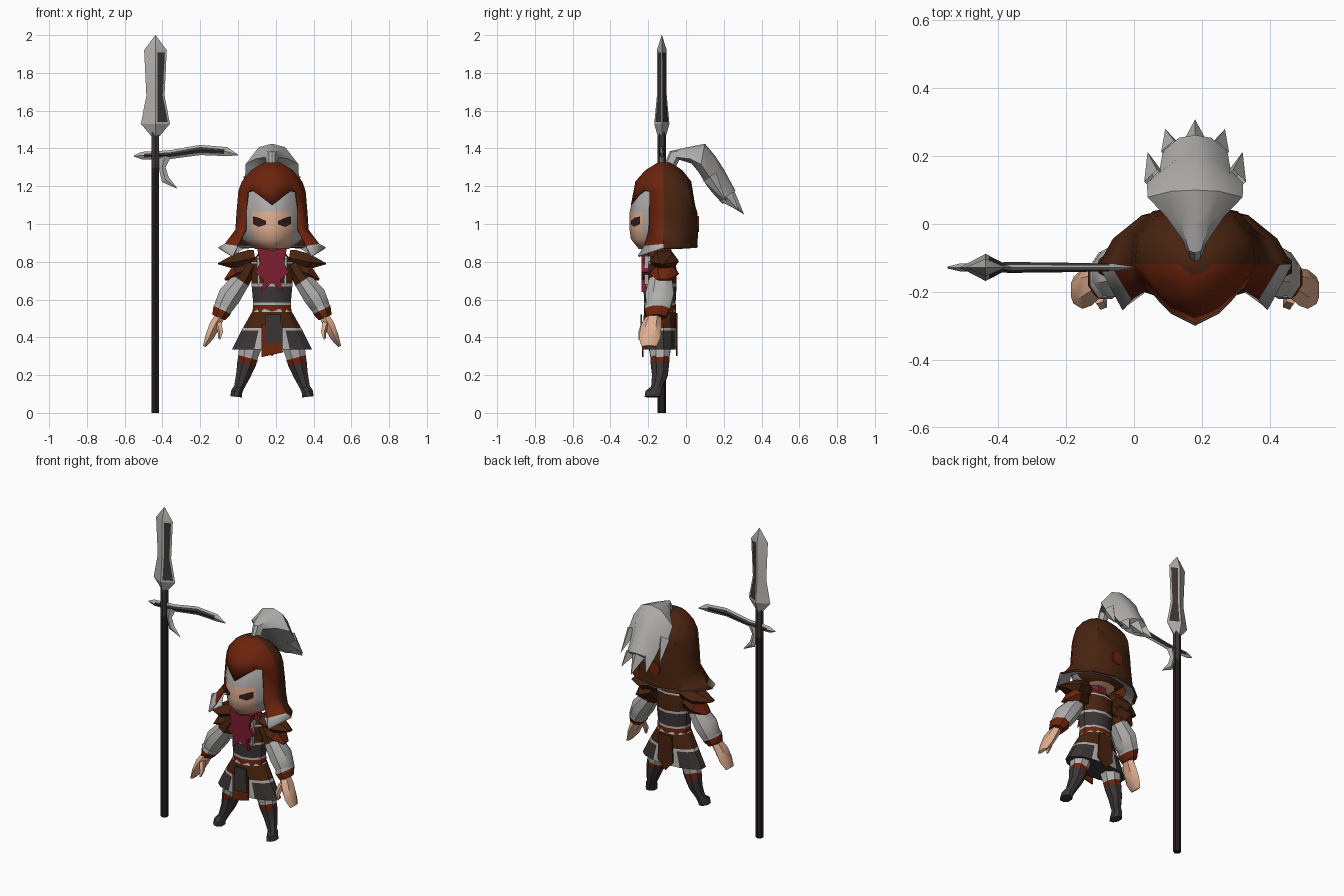
import bpy, bmesh, math
from mathutils import Vector

if "Cube" in bpy.data.objects:
    bpy.data.objects.remove(bpy.data.objects["Cube"])

CX = 0.18  # figure's centre line
COLORS = {
    "rust": (0.15, 0.017, 0.004), "brown": (0.065, 0.017, 0.005),
    "light_grey": (0.44, 0.43, 0.42), "dark_grey": (0.044, 0.035, 0.036),
    "black_wood": (0.017, 0.013, 0.013), "skin": (0.75, 0.43, 0.28),
    "crimson": (0.20, 0.013, 0.03), "eye_brown": (0.035, 0.012, 0.014),
}
NAMES = list(COLORS)
MATS = []
for key, col in COLORS.items():
    m = bpy.data.materials.new(key)
    m.diffuse_color = (*col, 1)
    m.use_nodes = True
    m.node_tree.nodes["Principled BSDF"].inputs["Base Color"].default_value = m.diffuse_color
    MATS.append(m)


def finish(name, bm, ox=CX, mirror=False, smooth=38, thick=0):
    bmesh.ops.remove_doubles(bm, verts=bm.verts, dist=1e-5)
    me = bpy.data.meshes.new(name)
    bm.to_mesh(me)
    bm.free()
    for m in MATS:
        me.materials.append(m)
    ob = bpy.data.objects.new(name, me)
    ob.location.x = ox
    bpy.context.collection.objects.link(ob)
    if thick:
        mod = ob.modifiers.new("thickness", 'SOLIDIFY')
        mod.thickness = thick
    if mirror:
        ob.modifiers.new("mirror", 'MIRROR').use_mirror_merge = False
    bpy.ops.object.select_all(action='DESELECT')
    ob.select_set(True)
    bpy.context.view_layer.objects.active = ob
    bpy.ops.object.shade_smooth_by_angle(angle=math.radians(smooth))
    return ob


def loft(name, rings, mats, caps=True, keep=None, rule=None, insets=(), **kw):
    """Skin closed rings; one colour per segment, or a rule on face centres."""
    bm = bmesh.new()
    vs = [[bm.verts.new(p) for p in r] for r in rings]
    n = len(rings[0])
    if isinstance(mats, str):
        mats = [mats] * (len(rings) - 1)
    for j, mat in enumerate(mats):
        for i in range(n):
            k = (i + 1) % n
            f = bm.faces.new((vs[j][i], vs[j][k], vs[j + 1][k], vs[j + 1][i]))
            f.material_index = NAMES.index(mat)
    if caps:
        for r, mat in ((vs[0], mats[0]), (vs[-1], mats[-1])):
            bm.faces.new(r).material_index = NAMES.index(mat)
    bmesh.ops.recalc_face_normals(bm, faces=bm.faces)
    bm.normal_update()
    for f in bm.faces:
        if rule:
            mat = rule(f.calc_center_median())
            if mat:
                f.material_index = NAMES.index(mat)
    if keep:
        bad = [f for f in bm.faces if not keep(f.calc_center_median())]
        bmesh.ops.delete(bm, geom=bad, context='FACES')
    for test, mat, width in insets:
        sel = [f for f in bm.faces if test(f.calc_center_median(), f.normal)]
        bmesh.ops.inset_region(bm, faces=sel, thickness=width, use_even_offset=True)
        for f in sel:
            f.material_index = NAMES.index(mat)
    return finish(name, bm, **kw)


def tube(name, path, mats, n=8, **kw):
    """Path of (x, y, z, radius in the front plane, radius in y)."""
    rings = []
    for i, (x, y, z, ru, ry) in enumerate(path):
        a, b = path[max(i - 1, 0)], path[min(i + 1, len(path) - 1)]
        t = Vector((b[0] - a[0], 0, b[2] - a[2])).normalized()
        u = Vector((t.z, 0, -t.x))
        off = 0 if n == 4 else math.pi / n
        rings.append([Vector((x, y, z)) + u * ru * math.cos(off + 2 * math.pi * k / n)
                      + Vector((0, ry * math.sin(off + 2 * math.pi * k / n), 0)) for k in range(n)])
    return loft(name, rings, mats, **kw)


def plate(name, pts, y, depth, mat, **kw):
    """Flat outline (x, z) extruded back from y."""
    return loft(name, [[(x, y + d, z) for x, z in pts] for d in (0, depth)], mat, **kw)


# ---- spear ----
SX, SY = -0.437, -0.128
tube("spear_shaft", [(SX, SY, z, .023, .022) for z in (0, 1.3, 1.49)],
     ["black_wood", "dark_grey"], n=6, ox=0)
in_blade = lambda c: 1.53 < c.z < 1.93
tube("spear_blade", [(SX, SY, z, a, b) for z, a, b in (
    (1.465, .022, .022), (1.53, .077, .04), (1.68, .048, .026), (1.92, .06, .026), (2.0, .001, .001))],
    "light_grey", n=4, ox=0, smooth=20, insets=[
        (lambda c, m: in_blade(c) and m.x > .1 and m.y < 0, "dark_grey", .011),
        (lambda c, m: in_blade(c) and m.x > .1 and m.y > 0, "dark_grey", .011)])
long_part = lambda c: -.48 < c.x < -.09
tube("side_blade", [(x, SY, z, r, b) for x, z, r, b in (
    (-.55, 1.36, .003, .003), (-.51, 1.362, .02, .012), (-.36, 1.367, .023, .016),
    (-.2, 1.392, .027, .014), (-.06, 1.383, .024, .011), (0, 1.365, .002, .002))],
    "light_grey", n=4, ox=0, smooth=20, insets=[
        (lambda c, m: long_part(c) and m.y < 0, "dark_grey", .013),
        (lambda c, m: long_part(c) and m.y > 0, "dark_grey", .013)])
tube("blade_hook", [(x, SY, z, r, b) for x, z, r, b in (
    (-.385, 1.37, .035, .012), (-.402, 1.30, .018, .012), (-.385, 1.235, .022, .01),
    (-.325, 1.19, .002, .002))], "light_grey", n=4, ox=0, smooth=20)

# ---- head and hood share one pointed outline ----
CY = -0.12
HALF = [(0, -1), (.4, -.8), (.6, -.6), (.75, -.42), (1, 0), (.95, .5), (.65, .85), (0, 1)]
RIM = HALF[:5] + [(.85, .40), (.55, .76), (0, .95)]  # flares at the sides only


def head_ring(z, hw, front, back, dz=(), half=HALF):
    dz = dict(dz)
    right = [(hw * x, CY + y * (front if y < 0 else back), z + dz.get(x, 0)) for x, y in half]
    return right + [(-x, y, h) for x, y, h in right[-2:0:-1]]


def head_colour(c):
    if c.y > -.1:
        return "brown"
    if c.z < .88 or (c.z < 1.06 and abs(c.x) < .095 and c.y < -.15):
        return "skin"


def hood_colour(c):
    if c.y > CY:
        return "brown"
    if c.z < .9 and c.y > -.15:
        return "rust"


loft("head", [head_ring(*r) for r in (
    (1.22, .13, .12, .12), (1.15, .165, .16, .15), (1.065, .178, .178, .16), (.98, .178, .18, .16),
    (.92, .16, .172, .15), (.868, .09, .13, .10))], "light_grey", rule=head_colour, smooth=55)
loft("hood", [
    head_ring(1.325, .045, .03, .04), head_ring(1.285, .11, .095, .1),
    head_ring(1.225, .16, .148, .148),
    head_ring(1.175, .178, .172, .168, {0: -.075, .4: -.02, .6: .005, .75: -.005}),
    head_ring(1.06, .188, .18, .18), head_ring(.97, .194, .185, .185),
    head_ring(.895, .25, .245, .19, {.75: -.01}, RIM),
    head_ring(.878, .285, .32, .192, {.75: -.045}, RIM)],
    ["rust"] * 6 + ["light_grey"], rule=hood_colour,
    keep=lambda c: (c.z > 1.135 or c.y > -.185 - (.035 if c.z < .95 else 0))
    and not (abs(c.x) < .01 and c.z < .9 and abs(c.y - CY) < .1), thick=.012)
# grey lip under the hood
loft("hood_lip", [head_ring(.873, .285, .31, .192, {.75: -.043}, RIM),
                  head_ring(.890, .20, .20, .14, {.75: -.02}, RIM)], "light_grey", caps=False,
     keep=lambda c: c.y > -.2)
# round patch on the back of the hood
plate("hood_patch", [(.04 * math.cos(a * math.pi / 5), 1.0 + .045 * math.sin(a * math.pi / 5))
                     for a in range(10)], .059, .009, "rust")

# slanted eyes lying on the cheeks
bm = bmesh.new()
cols = [[bm.verts.new((x, y, z)) for z in (a, b)] for x, y, a, b in (
    (.032, -.292, .998, 1.016), (.071, -.272, .985, 1.033), (.1, -.243, 1.0, 1.04))]
for p, q in zip(cols, cols[1:]):
    bm.faces.new((p[0], q[0], q[1], p[1])).material_index = NAMES.index("eye_brown")
finish("eyes", bm, mirror=True)

# ---- plume ----
rings = []
for ty, tz, by, bz, w in ((-.125, 1.29, -.06, 1.29, .025), (-.085, 1.385, -.035, 1.34, .035),
                          (0, 1.405, .03, 1.32, .085), (.1, 1.425, .07, 1.27, .14),
                          (.155, 1.36, .105, 1.21, .142), (.2, 1.29, .14, 1.165, .105),
                          (.262, 1.175, .195, 1.105, .095)):
    mix = lambda f, x: (x * w, ty + (by - ty) * f, tz + (bz - tz) * f)
    rings.append([mix(0, 0), mix(.12, .5), mix(.7, 1), mix(1, .4), mix(1, -.4), mix(.7, -1), mix(.12, -.5)])
loft("plume", rings, "light_grey")


def feather(name, base, tip, w, **kw):
    c, d = Vector(base), Vector((0, .034, .024))
    s = Vector((w, 0, 0))
    loft(name, [[c + s, c + d, c - s, c - d], [Vector(tip)] * 4], "light_grey", caps=False, **kw)


feather("plume_tip", (0, .225, 1.145), (0, .308, 1.05), .045)
feather("plume_inner_feather", (.062, .212, 1.145), (.088, .28, 1.07), .038, mirror=True)
feather("plume_outer_feather", (.112, .125, 1.25), (.14, .212, 1.12), .038, mirror=True)

# ---- torso ----
BY = -.138
tube("neck", [(0, BY, .8, .05, .045), (0, BY, .9, .05, .045)], "skin")
tube("torso", [(0, BY, z, a, b) for z, a, b in (
    (.85, .07, .06), (.80, .118, .085), (.79, .119, .086), (.685, .113, .088), (.67, .113, .088),
    (.585, .105, .083), (.572, .106, .084), (.535, .108, .085))],
    ["brown", "light_grey", "brown", "light_grey", "dark_grey", "light_grey", "rust"], n=10)
plate("chest_strap", [(.068, .83), (.08, .83), (.076, .68), (.064, .68)], -.219, .03, "light_grey", mirror=True)
tube("scarf_collar", [(0, BY, .82, .085, .075), (0, BY, .885, .065, .06)], "crimson")
bow = [(.057, .64), (.045, .705), (.09, .745), (.062, .795), (.08, .875)]
plate("scarf_bow", [(0, .69)] + bow + [(0, .86)] + [(-x, z) for x, z in bow[::-1]], -.236, .04, "crimson")

# ---- shoulders, arms and hands ----
tube("upper_shoulder_pad", [(.09, -.115, .82, .05, .06), (.12, -.115, .815, .055, .07),
     (.19, -.115, .80, .05, .078), (.285, -.125, .79, .004, .02)],
     ["brown", "brown", "brown"], n=6, mirror=True, smooth=25)
tube("lower_shoulder_pad", [(.115, -.115, .765, .055, .06), (.19, -.115, .738, .05, .078),
     (.25, -.125, .705, .006, .03)], ["brown", "rust"], n=6, mirror=True, smooth=25)
tube("sleeve", [(.11, -.13, .79, .045, .055), (.165, -.135, .70, .053, .065), (.225, -.14, .62, .066, .082),
     (.257, -.145, .56, .055, .07), (.262, -.147, .548, .05, .066)],
     ["brown", "light_grey", "light_grey", "light_grey"], mirror=True)
tube("cuff", [(.254, -.15, .562, .05, .07), (.264, -.152, .545, .055, .075), (.282, -.16, .505, .04, .055)],
     ["light_grey", "rust"], mirror=True)
tube("hand", [(.274, -.17, .515, .03, .04), (.305, -.185, .46, .033, .055), (.332, -.192, .40, .026, .058),
     (.358, -.195, .352, .01, .04)], "skin", n=6, mirror=True)
tube("thumb", [(.285, -.215, .48, .02, .022), (.272, -.235, .43, .016, .018), (.278, -.245, .39, .006, .008)],
     "skin", n=5, mirror=True)

# ---- skirt and hanging cloths ----
tube("skirt", [(0, BY, z, a, b) for z, a, b in (
    (.55, .10, .082), (.535, .108, .085), (.45, .158, .088), (.435, .166, .089), (.335, .218, .09))],
    ["light_grey", "brown", "light_grey", "dark_grey"], n=14, smooth=25,
    rule=lambda c: "light_grey" if abs(c.x) < .1 and .2 < c.z < .53 and abs(c.y - BY) > .07
    and abs(c.x) > .04 else None)
plate("front_cloth", [(-.055, .47), (.055, .47), (.057, .32), (-.055, .295)], -.234, .009, "rust")
plate("front_panel", [(-.035, .52), (.045, .52), (.05, .37), (-.035, .365)], -.241, .009, "dark_grey")
plate("back_cloth", [(-.045, .53), (.045, .53), (.055, .36), (0, .30), (-.055, .36)], -.053, .009, "brown")

# ---- legs and boots ----
tube("leg", [(.085, BY, .42, .06, .07), (.118, BY, .34, .063, .062), (.13, BY, .285, .055, .052)],
     "light_grey", mirror=True)
tube("knee_band", [(.127, BY, .292, .057, .055), (.137, BY, .255, .053, .052)], "rust", mirror=True)
tube("boot", [(.134, BY, .265, .055, .053), (.152, BY, .20, .042, .045), (.175, -.155, .135, .029, .032),
     (.187, -.172, .112, .032, .046), (.19, -.178, .085, .034, .044)], "dark_grey", mirror=True)
